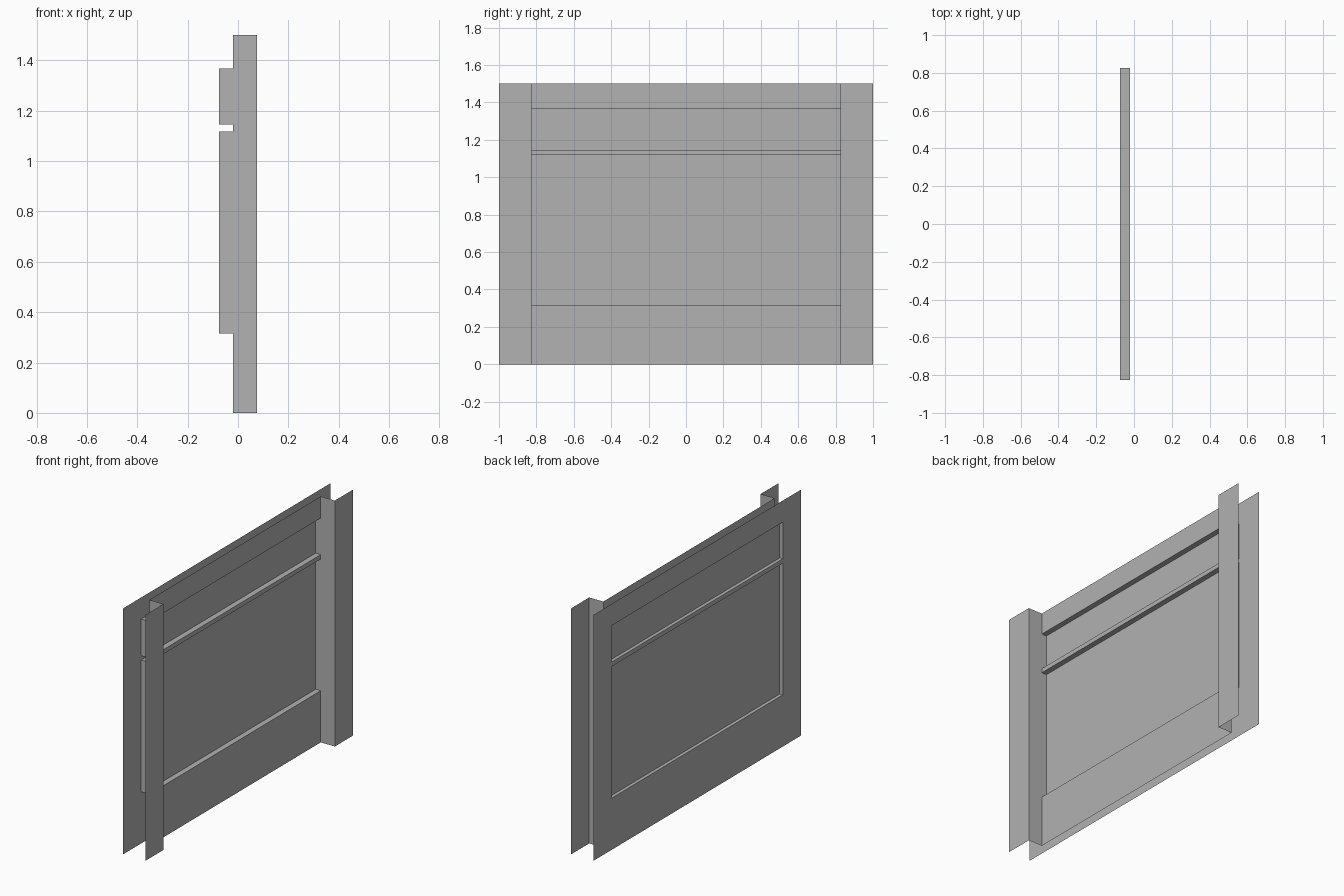
import bpy
import bmesh

cube = bpy.data.objects.get("Cube")
if cube:
    bpy.data.objects.remove(cube, do_unlink=True)

# Depths along x, half widths along y, and opening heights along z
BACK, PANE, FRONT, FLANGE = -0.075, -0.054, -0.02, 0.075
SIDE, EDGE, TOP = 0.826, 1.0, 1.5
OPENINGS = {"lower": (0.315, 1.118), "upper": (1.145, 1.368)}

grey = bpy.data.materials.new("plain_grey")
grey.use_nodes = True
colour = (0.445, 0.445, 0.445, 1)
grey.diffuse_color = colour
grey.node_tree.nodes["Principled BSDF"].inputs["Base Color"].default_value = colour


def build(name, quads):
    """Make one sheet object from a list of four-cornered faces."""
    bm = bmesh.new()
    for quad in quads:
        bm.faces.new([bm.verts.new(p) for p in quad])
    bmesh.ops.remove_doubles(bm, verts=bm.verts[:], dist=0.0001)
    mesh = bpy.data.meshes.new(name)
    bm.to_mesh(mesh)
    bm.free()
    mesh.materials.append(grey)
    obj = bpy.data.objects.new(name, mesh)
    bpy.context.collection.objects.link(obj)
    return obj


def upright(x, y0, y1, z0, z1, facing=1):
    """Sheet in the y-z plane, facing +x or -x."""
    quad = [(x, y0, z0), (x, y1, z0), (x, y1, z1), (x, y0, z1)]
    return quad[::facing]


def wall(y, x0, x1, z0, z1, facing):
    """Sheet in the x-z plane, facing +y or -y."""
    quad = [(x0, y, z0), (x0, y, z1), (x1, y, z1), (x1, y, z0)]
    return quad[::facing]


def ledge(z, x0, x1, facing):
    """Sheet in the x-y plane, facing up or down."""
    quad = [(x0, -SIDE, z), (x1, -SIDE, z), (x1, SIDE, z), (x0, SIDE, z)]
    return quad[::facing]


# Rails fill the heights between the openings
levels = [0] + [z for pair in OPENINGS.values() for z in pair] + [TOP]
rails = list(zip(levels[::2], levels[1::2]))

# Inner skin between the two side returns
build("front_rails", [upright(FRONT, -SIDE, SIDE, a, b) for a, b in rails])

# Outer skin, full width, with the same two openings
back = [upright(BACK, -SIDE, SIDE, a, b, -1) for a, b in rails]
for y0, y1 in ((-EDGE, -SIDE), (SIDE, EDGE)):
    back += [upright(BACK, y0, y1, a, b, -1) for a, b in zip(levels, levels[1:])]
build("back_skin", back)

# Panes and the linings of the openings
for label, (z0, z1) in OPENINGS.items():
    build(label + "_pane", [upright(PANE, -SIDE, SIDE, z0, z1)])
    lining = []
    for x0, x1 in ((BACK, PANE), (PANE, FRONT)):
        lining += [ledge(z0, x0, x1, 1), ledge(z1, x0, x1, -1)]
        lining += [wall(s * SIDE, x0, x1, z0, z1, -s) for s in (-1, 1)]
    build(label + "_opening_lining", lining)

# Side returns and mounting flanges
for label, s in (("right", -1), ("left", 1)):
    y0, y1 = sorted((s * SIDE, s * EDGE))
    build(label + "_side_return", [wall(s * SIDE, FRONT, FLANGE, 0, TOP, -s)])
    build(label + "_flange", [upright(FLANGE, y0, y1, 0, TOP)])
